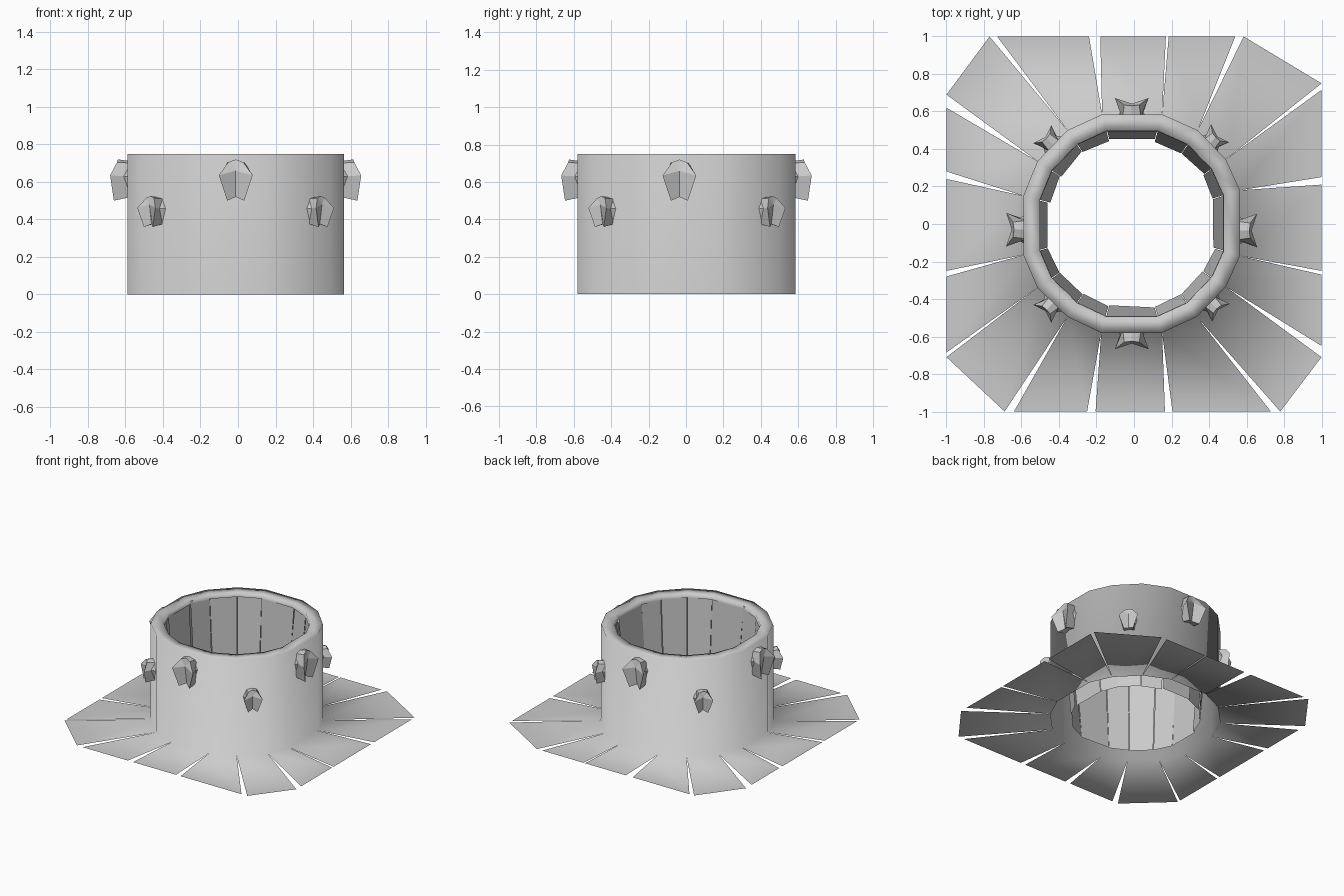
import bpy, math, random
from mathutils import Vector, Matrix

if "Cube" in bpy.data.objects:
    bpy.data.objects.remove(bpy.data.objects["Cube"])

random.seed(4)


def make(name, verts, faces, smooth=False):
    me = bpy.data.meshes.new(name)
    me.from_pydata([tuple(v) for v in verts], [], faces)
    me.polygons.foreach_set("use_smooth", [smooth] * len(me.polygons))
    me.update()
    ob = bpy.data.objects.new(name, me)
    bpy.context.collection.objects.link(ob)
    return ob


# Sixteen-sided plan of the well wall, counter-clockwise
plan = [(.565, -.17), (.565, .18), (.49, .345), (.34, .50),
        (.15, .585), (-.17, .585), (-.355, .50), (-.515, .335),
        (-.59, .15), (-.59, -.165), (-.515, -.34), (-.355, -.495),
        (-.175, -.58), (.15, -.58), (.335, -.495), (.49, -.335)]
N = len(plan)
C = Vector((-.012, 0, 0))


def ring(factor, z):
    return [C + (Vector((x, y, 0)) - C) * factor + Vector((0, 0, z)) for x, y in plan]


# Wall, rim and inner lip
H = .75
verts = ring(1, 0) + ring(1, H) + ring(.85, H) + ring(.845, H - .03)
faces = []
for r in range(3):
    for i in range(N):
        j = (i + 1) % N
        faces.append((r * N + i, r * N + j, (r + 1) * N + j, (r + 1) * N + i))

# Flat ground skirt: one slab per wall side, with narrow slits between slabs
outer = [((1, -.25), (1, .21)), ((1, .25), (1, .715)),
         ((1, .75), (.585, 1)), ((.54, 1), (.185, 1)),
         ((.17, 1), (-.18, 1)), ((-.24, 1), (-.73, 1)),
         ((-.77, 1), (-1, .69)), ((-1, .62), (-1, .28)),
         ((-1, .24), (-1, -.25)), ((-1, -.28), (-1, -.685)),
         ((-1, -.71), (-.69, -1)), ((-.64, -1), (-.25, -1)),
         ((-.205, -1), (.165, -1)), ((.205, -1), (.73, -1)),
         ((.78, -1), (1, -.71)), ((1, -.65), (1, -.27))]
for i, (a, b) in enumerate(outer):
    k = len(verts)
    verts += [(*a, 0), (*b, 0)]
    faces.append((i, k, k + 1, (i + 1) % N))
make("well_wall_and_ground", verts, faces, True)

# Loose lining slabs inside the shaft, leaning in toward the bottom
top, bot = ring(.865, H - .005), ring(.765, 0)
verts, faces = [], []
for i in range(N):
    j = (i + 1) % N
    k = len(verts)
    for p, q in ((bot[i], bot[j]), (top[i], top[j])):
        for v, t in ((p, .01), (q, .01)):
            w = v.lerp(q if v is p else p, t)
            s = 1 + random.uniform(-.025, .02)
            verts.append(Vector((C.x + (w.x - C.x) * s, w.y * s, w.z)))
    faces.append((k + 1, k, k + 2, k + 3))
make("shaft_lining", verts, faces)

# Carved head ornament: half outline (x, outward, z), mirrored in x
front = [(0, .05, .10), (.04, .055, .085), (.09, .092, .015), (.045, .072, -.12)]
back = [(0, -.02, .09), (.05, -.02, .08), (.06, .02, .01), (.05, -.02, -.10)]
base = (.085, -.02, .01)
brow, chin, chin_back = (0, .062, .04), (0, .04, -.10), (0, -.02, -.09)
half = front + back + [base, brow, chin, chin_back]
half_faces = [(0, 1, 9), (1, 2, 9), (2, 3, 10, 9), (0, 4, 5, 1), (1, 5, 6, 2),
              (2, 6, 7, 3), (5, 8, 6), (6, 8, 7), (3, 7, 11, 10)]


def ornament(name, x, y, z, angle, s):
    m = (Matrix.Translation((x, y, z)) @ Matrix.Rotation(angle + math.pi / 2, 4, 'Z')
         @ Matrix.Scale(s, 4))
    n = len(half)
    pts = [m @ Vector((sx * a, -b, c)) for sx in (1, -1) for a, b, c in half]
    fs = [tuple(reversed(f)) for f in half_faces]
    fs += [tuple(i + n for i in f) for f in half_faces]
    ob = make(name, pts, fs)
    # weld the centre line
    import bmesh
    bm = bmesh.new()
    bm.from_mesh(ob.data)
    bmesh.ops.remove_doubles(bm, verts=bm.verts, dist=.0005)
    bmesh.ops.recalc_face_normals(bm, faces=bm.faces)
    bm.to_mesh(ob.data)
    bm.free()


# Four large heads on the axes, four small ones on the diagonals
for i, (x, y) in enumerate([(.565, -.035), (-.012, .58), (-.59, -.03), (-.012, -.575)]):
    ornament(f"large_head_{i + 1}", x, y, .62, i * math.pi / 2, 1)
for i, (x, y) in enumerate([(.41, .435), (-.44, .43), (-.44, -.43), (.415, -.425)]):
    ornament(f"small_head_{i + 1}", x, y, .45, (i + .5) * math.pi / 2, .75)
